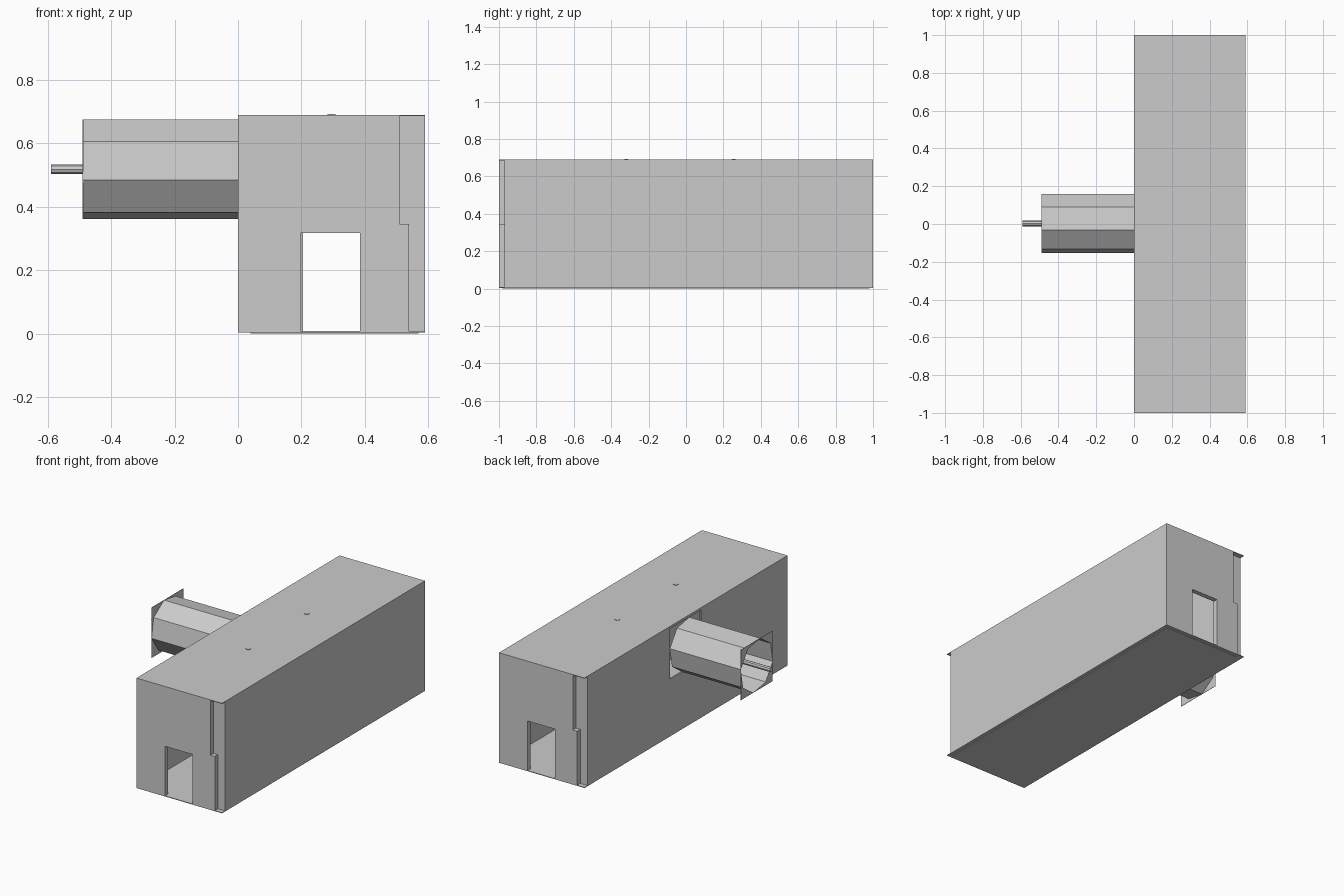
import bpy, bmesh, math
from mathutils import Vector, Matrix

cube = bpy.data.objects.get("Cube")
if cube:
    bpy.data.objects.remove(cube, do_unlink=True)

grey = bpy.data.materials.new("plain_grey")
grey.use_nodes = True
colour = (0.6, 0.6, 0.6, 1)
grey.diffuse_color = colour
grey.node_tree.nodes["Principled BSDF"].inputs["Base Color"].default_value = colour

MID = 0.295          # centre line of the hall
WIDE, TOP = 0.59, 0.69


def finish(name, bm):
    bmesh.ops.recalc_face_normals(bm, faces=bm.faces)
    mesh = bpy.data.meshes.new(name)
    bm.to_mesh(mesh)
    bm.free()
    mesh.materials.append(grey)
    obj = bpy.data.objects.new(name, mesh)
    bpy.context.collection.objects.link(obj)
    return obj


def box(name, lo, hi):
    bm = bmesh.new()
    lo, hi = Vector(lo), Vector(hi)
    size = hi - lo
    bmesh.ops.create_cube(bm, size=1, matrix=Matrix.Translation((lo + hi) / 2) @ Matrix.Diagonal((*size, 1)))
    return finish(name, bm)


def extrude(name, points, vec):
    bm = bmesh.new()
    face = bm.faces.new([bm.verts.new(p) for p in points])
    new = bmesh.ops.extrude_face_region(bm, geom=[face], use_keep_orig=True)["geom"]
    bmesh.ops.translate(bm, vec=vec, verts=[v for v in new if isinstance(v, bmesh.types.BMVert)])
    return finish(name, bm)


def turn(obj):
    # half turn about the upright centre line of the hall
    obj.data.transform(Matrix.Translation((2 * MID, 0, 0)) @ Matrix.Rotation(math.pi, 4, "Z"))


# Floor and roof
box("floor", (0, -1, 0.004), (WIDE, 1, 0.008))
box("floor_underside", (0.04, -0.98, 0), (0.57, 0.98, 0.004))
box("roof", (0, -1, TOP - 0.004), (WIDE, 1, TOP))

# End walls with doorway and stepped edge
wall = [(0, 0.005), (0.197, 0.005), (0.197, 0.317), (0.385, 0.317), (0.385, 0.005),
        (0.54, 0.005), (0.54, 0.345), (0.51, 0.345), (0.51, TOP), (0, TOP)]
for side in ("front", "back"):
    parts = [extrude(side + "_wall", [(x, -1, z) for x, z in wall], (0, 0.03, 0)),
             box(side + "_corner_strip", (0.5, -0.97, 0.005), (WIDE, -0.96, TOP))]
    if side == "back":
        for part in parts:
            turn(part)

# Long walls, the right one opened for the side duct
box("left_wall", (WIDE - 0.01, -0.97, 0.005), (WIDE, 1, TOP))
DY, DZ, R = 0.0025, 0.518, 0.157
box("right_wall_front", (0, -1, 0.005), (0.01, DY - R, TOP))
box("right_wall_back", (0, DY + R, 0.005), (0.01, 0.97, TOP))
box("right_wall_below", (0, DY - R, 0.005), (0.01, DY + R, DZ - R))
box("right_wall_above", (0, DY - R, DZ + R), (0.01, DY + R, TOP))

# Eight-sided side duct, open at both ends
bm = bmesh.new()
rings = []
for x in (-0.49, 0):
    ring = []
    for k in range(8):
        a = math.radians(12.3 + 45 * k)
        ring.append(bm.verts.new((x, DY + 0.161 * math.cos(a), DZ + 0.161 * math.sin(a))))
    rings.append(ring)
for k in range(8):
    n = (k + 1) % 8
    bm.faces.new((rings[0][k], rings[0][n], rings[1][n], rings[1][k]))
finish("side_duct", bm)

# Square end frame: four corner plates around the duct mouth
corner = [(-R, R), (-0.035, R), (-0.137, 0.086), (-R, -0.035)]
for k in range(4):
    rot = Matrix.Rotation(k * math.pi / 2, 2)
    pts = [rot @ Vector(p) for p in corner]
    extrude("duct_frame_corner", [(-0.49, DY + p.x, DZ + p.y) for p in pts], (0.002, 0, 0))

# Thin pipe running through the duct
bm = bmesh.new()
bmesh.ops.create_cone(bm, cap_ends=True, segments=8, radius1=0.015, radius2=0.015, depth=0.59,
                      matrix=Matrix.Translation((-0.295, DY, DZ)) @ Matrix.Rotation(math.pi / 2, 4, "Y"))
finish("thin_pipe", bm)

# Small roof studs
for y in (-0.32, 0.255):
    box("roof_stud", (MID - 0.012, y - 0.01, TOP), (MID + 0.012, y + 0.01, TOP + 0.003))
